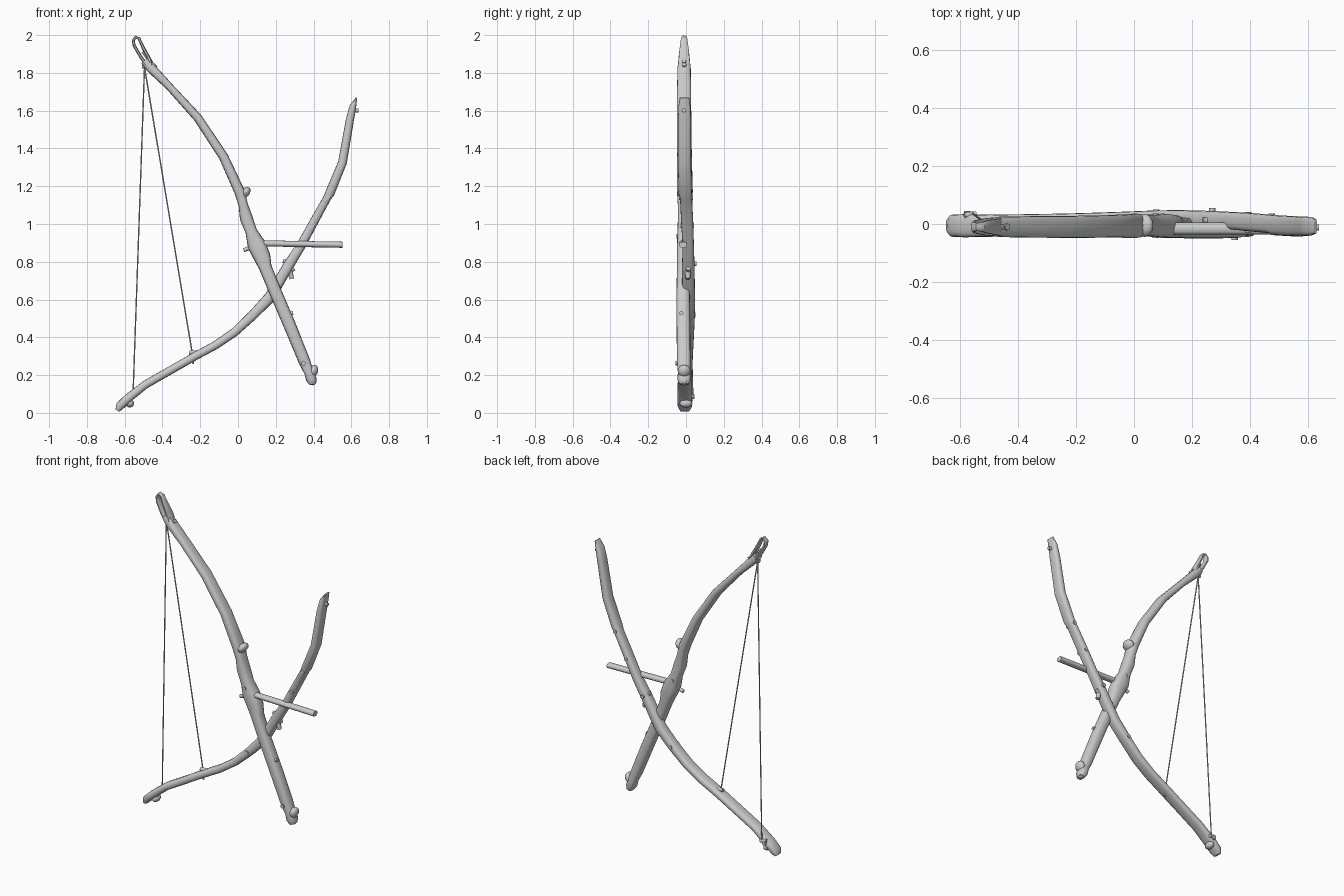
import bpy, bmesh, math
from mathutils import Vector


def finish(name, bm):
    bmesh.ops.recalc_face_normals(bm, faces=bm.faces)
    me = bpy.data.meshes.new(name)
    bm.to_mesh(me)
    bm.free()
    ob = bpy.data.objects.new(name, me)
    bpy.context.collection.objects.link(ob)
    bpy.ops.object.select_all(action='DESELECT')
    ob.select_set(True)
    bpy.context.view_layer.objects.active = ob
    bpy.ops.object.shade_smooth_by_angle(angle=math.radians(40))
    return ob


def sweep(name, stations, closed=False, n=16, power=0.68):
    """Sweep a rounded section in the xz plane; stations are (x, z, y, width, depth)."""
    bm = bmesh.new()
    rings = []
    count = len(stations)
    pts = [Vector((s[0], s[2], s[1])) for s in stations]
    for i, (x, z, y, w, d) in enumerate(stations):
        a = pts[(i - 1) % count] if closed else pts[max(i - 1, 0)]
        b = pts[(i + 1) % count] if closed else pts[min(i + 1, count - 1)]
        t = (b - a).normalized()
        side = Vector((t.z, 0, -t.x)).normalized()
        ring = []
        for k in range(n):
            ang = 2 * math.pi * k / n
            c, s = math.cos(ang), math.sin(ang)
            u = math.copysign(abs(c) ** power, c) * w / 2
            v = math.copysign(abs(s) ** power, s) * d / 2
            ring.append(bm.verts.new(pts[i] + side * u + Vector((0, v, 0))))
        rings.append(ring)
    for i in range(count if closed else count - 1):
        p, q = rings[i], rings[(i + 1) % count]
        for k in range(n):
            bm.faces.new((p[k], p[(k + 1) % n], q[(k + 1) % n], q[k]))
    if not closed:
        bm.faces.new(rings[0])
        bm.faces.new(rings[-1])
    return finish(name, bm)


def rod(name, a, b, r, n=10, r2=None):
    """Cylinder between two (x, y, z) points."""
    a, b = Vector(a), Vector(b)
    bm = bmesh.new()
    bmesh.ops.create_cone(bm, cap_ends=True, segments=n, radius1=r,
                          radius2=r if r2 is None else r2, depth=(b - a).length)
    rot = Vector((0, 0, 1)).rotation_difference(b - a)
    for v in bm.verts:
        v.co = rot @ v.co + (a + b) / 2
    return finish(name, bm)


def knob(name, center, size, tilt=0):
    """Ellipsoid swelling tilted about y."""
    bm = bmesh.new()
    bmesh.ops.create_uvsphere(bm, u_segments=14, v_segments=8, radius=1)
    c, s = math.cos(tilt), math.sin(tilt)
    for v in bm.verts:
        x, y, z = (v.co[i] * size[i] for i in range(3))
        v.co = Vector((c * x + s * z, y, -s * x + c * z)) + Vector(center)
    return finish(name, bm)


# Main stave: upper limb, grip and straight lower arm
sweep("main_stave", [
    (-.495, 1.865, -.01, .045, .06), (-.465, 1.83, -.01, .052, .07),
    (-.363, 1.727, -.01, .04, .074), (-.214, 1.564, -.01, .046, .076),
    (-.077, 1.357, -.008, .05, .078), (.008, 1.172, -.006, .056, .084),
    (.028, 1.10, -.005, .05, .076), (.043, 1.034, -.005, .068, .076),
    (.07, .96, -.006, .062, .078), (.098, .89, -.006, .098, .084),
    (.128, .825, -.008, .09, .08), (.145, .77, -.011, .068, .074),
    (.193, .653, -.015, .066, .07), (.272, .468, -.014, .066, .072),
    (.352, .272, -.012, .062, .072), (.375, .215, -.01, .05, .066),
    (.388, .178, -.01, .056, .07), (.396, .152, -.01, .035, .05)])

# Open loop at the top of the main stave
sweep("stave_tip_loop", [
    (-.487, 1.845, -.01, .02, .066), (-.515, 1.885, -.01, .017, .06),
    (-.55, 1.945, -.01, .016, .045), (-.554, 1.972, -.01, .016, .036),
    (-.542, 1.99, -.01, .016, .026), (-.524, 1.982, -.01, .016, .034),
    (-.505, 1.94, -.01, .017, .046), (-.468, 1.87, -.01, .02, .06),
    (-.46, 1.845, -.01, .02, .066)], closed=True, n=10)

# Crossing stave behind the main one
sweep("crossing_stave", [
    (.627, 1.668, -.008, .008, .05), (.608, 1.622, -.008, .036, .064),
    (.592, 1.55, -.008, .043, .068), (.553, 1.325, -.008, .047, .07),
    (.485, 1.16, -.004, .05, .07), (.473, 1.14, .0, .042, .064),
    (.394, .997, .007, .046, .064), (.33, .88, .012, .05, .06),
    (.27, .785, .012, .056, .066), (.167, .61, .014, .06, .068),
    (.077, .516, .012, .052, .07), (-.02, .426, .006, .046, .074),
    (-.12, .358, .002, .044, .075),
    (-.24, .293, -.002, .043, .076), (-.49, .15, -.006, .043, .076),
    (-.585, .075, -.006, .046, .08), (-.625, .037, -.006, .046, .076),
    (-.638, .012, -.006, .024, .05)])

# Bow strings
top = (-.495, -.01, 1.83)
rod("outer_string", top, (-.556, .036, .09), .0036, 8)
rod("inner_string", top, (-.238, -.003, .29), .0036, 8)
rod("string_knot_top", (-.508, -.01, 1.835), (-.44, -.01, 1.83), .012)
rod("string_knot_outer", (-.585, .03, .10), (-.545, .034, .09), .010)
rod("string_knot_inner", (-.258, -.003, .32), (-.215, -.003, .318), .012)
rod("inner_string_tail", (-.24, -.003, .315), (-.238, -.003, .258), .006)

# Arrow rest bar with its back peg
sweep("rest_bar", [(.10, .898, -.016, .032, .042), (.553, .89, -.016, .032, .042)],
      n=12, power=.9)
rod("rest_peg", (.03, -.018, .862), (.10, -.018, .885), .011)

# Bark swellings and stubs
knob("upper_knot", (.037, -.005, 1.165), (.024, .04, .036), .7)
knob("grip_bulge", (.125, -.008, .84), (.035, .04, .075), -.35)
knob("stave_foot", (.40, -.01, .222), (.024, .034, .034), .3)
knob("stave_foot_tip", (.39, -.01, .177), (.026, .035, .032), -.4)
knob("lower_end_knot", (-.572, .0, .05), (.022, .034, .022), .6)
rod("tip_stub", (-.50, -.01, 1.915), (-.455, -.01, 1.85), .014, 10, .01)
rod("limb_stub", (-.46, -.01, 1.82), (-.435, -.01, 1.845), .012)
rod("twig_upper", (.27, .012, .795), (.238, .012, .805), .011)
rod("twig_lower", (.27, .01, .765), (.285, .01, .71), .018, 10, .012)
rod("twig_side", (.26, .012, .74), (.298, .012, .765), .012)
rod("tip_peg", (.595, -.012, 1.60), (.638, -.012, 1.602), .011)
rod("arm_side_peg", (.26, -.024, .525), (.292, -.024, .528), .011)

# Small pegs facing front or back
for name, x, z, y0, y1 in [
        ("peg_top", .475, 1.14, -.036, .036), ("peg_upper", .394, .99, -.03, .042),
        ("peg_lower", .077, .52, -.027, .05), ("peg_foot", .347, .262, -.056, .0),
        ("peg_grip", .075, .935, -.049, .037), ("peg_back", .27, .79, .01, .056),
        ("peg_end", -.575, .085, .0, .044)]:
    rod(name, (x, y0, z), (x, y1, z), .012)
